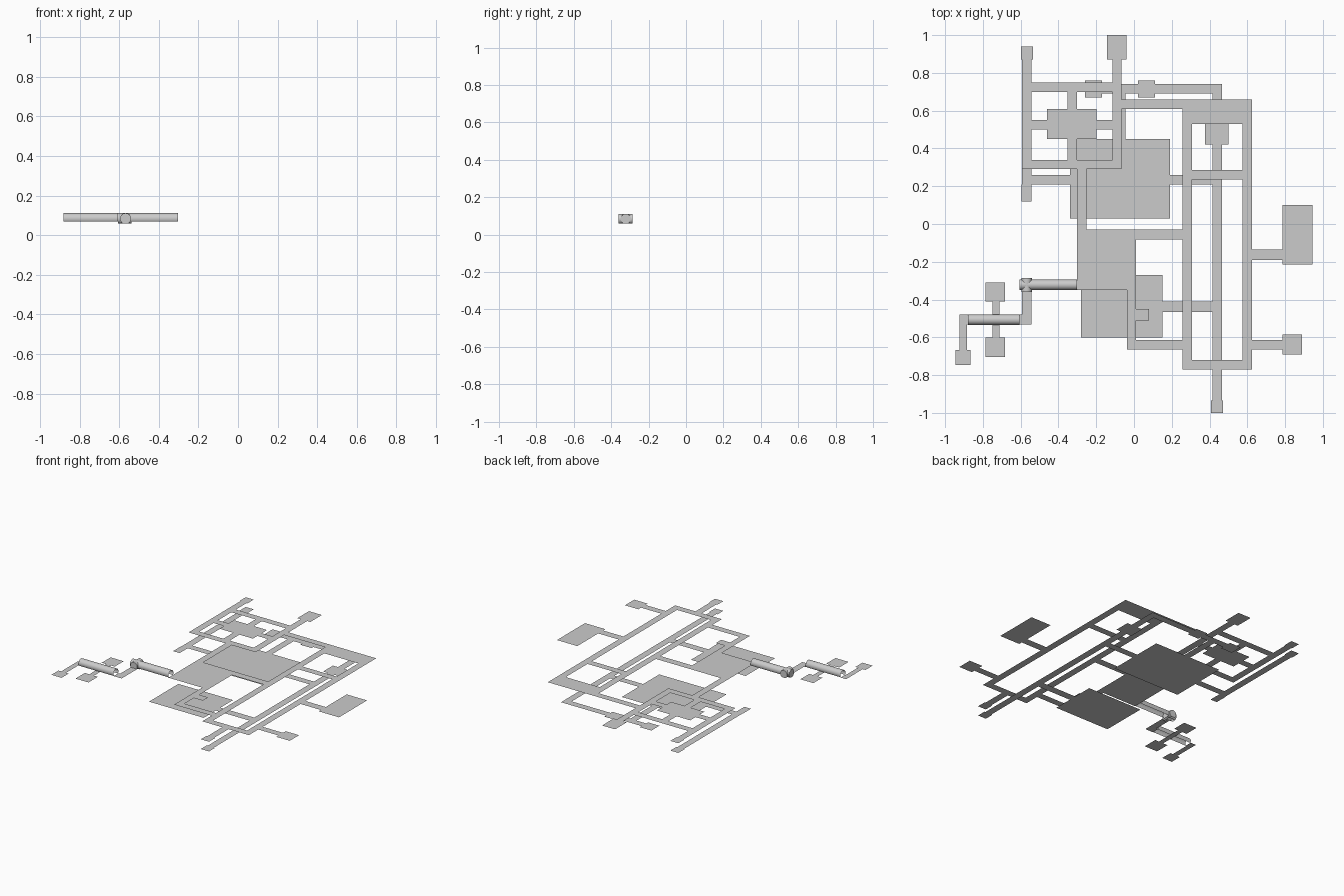
import bpy, bmesh, math

LOW, HIGH = 0.0, 0.069      # the two deck levels
AXIS, RADIUS = 0.0835, 0.0275   # tunnel height and radius
DX = 0.005                  # centring shift


def plates(name, z, rects):
    """Flat floor made of (x0, y0, x1, y1) rectangles."""
    bm = bmesh.new()
    for x0, y0, x1, y1 in rects:
        bm.faces.new([bm.verts.new(p) for p in
                      ((x0, y0, z), (x1, y0, z), (x1, y1, z), (x0, y1, z))])
    finish(name, bm)


def frame(x0, y0, x1, y1, hx0, hy0, hx1, hy1):
    """Rectangular ring as four rectangles."""
    return [(x0, y0, hx0, y1), (hx1, y0, x1, y1),
            (hx0, y0, hx1, hy0), (hx0, hy1, hx1, y1)]


def finish(name, bm):
    bmesh.ops.translate(bm, verts=bm.verts, vec=(DX, 0, 0))
    me = bpy.data.meshes.new(name)
    bm.to_mesh(me)
    bm.free()
    ob = bpy.data.objects.new(name, me)
    bpy.context.collection.objects.link(ob)
    return ob


def tube(name, a, b, cut, cap=False):
    """Tunnel from a to b (along x or y); cut = lowest height of its shell."""
    n = 24
    low = math.asin(max(-1, (cut - AXIS) / RADIUS))
    angs = [low + (math.pi - 2 * low) * i / n for i in range(n + 1)]
    along_x = abs(b[0] - a[0]) > abs(b[1] - a[1])
    bm = bmesh.new()
    rows = []
    for px, py in (a, b):
        row = []
        for t in angs:
            side, z = RADIUS * math.cos(t), AXIS + RADIUS * math.sin(t)
            row.append(bm.verts.new((px, py + side, z) if along_x else (px + side, py, z)))
        rows.append(row)
    for i in range(n):
        bm.faces.new((rows[0][i], rows[0][i + 1], rows[1][i + 1], rows[1][i]))
    if cap:
        for row in rows:
            bm.faces.new(row)
    bmesh.ops.recalc_face_normals(bm, faces=bm.faces)
    ob = finish(name, bm)
    bpy.context.view_layer.objects.active = ob
    ob.select_set(True)
    bpy.ops.object.shade_smooth_by_angle(angle=math.radians(35))
    ob.select_set(False)


# Lower deck: rooms
plates("lower_rooms", LOW, [
    (-0.345, 0.03, 0.185, 0.45), (-0.285, -0.60, 0.145, -0.27),
    (0.37, 0.42, 0.495, 0.53), (0.015, 0.67, 0.105, 0.76), (-0.265, 0.67, -0.175, 0.76),
    (-0.603, 0.87, -0.54, 0.94), (-0.60, 0.12, -0.548, 0.21), (0.402, -1.0, 0.467, -0.935)])
# Lower deck: corridors
plates("lower_corridors", LOW, [
    (-0.597, 0.21, -0.547, 0.87), (-0.547, 0.21, -0.345, 0.26), (0.185, 0.21, 0.41, 0.26),
    (0.41, -0.935, 0.46, 0.42), (0.41, 0.53, 0.46, 0.74), (0.105, 0.69, 0.41, 0.74),
    (-0.175, 0.69, 0.015, 0.74), (-0.10, 0.45, -0.05, 0.69), (0.145, -0.465, 0.41, -0.41)])

# Upper deck: ring around a middle room, with its spurs
plates("ring_corridor", HIGH,
       frame(-0.597, 0.29, -0.07, 0.75, -0.547, 0.34, -0.12, 0.70) + [
           (-0.465, 0.45, -0.203, 0.61), (-0.547, 0.50, -0.465, 0.55),
           (-0.203, 0.50, -0.12, 0.55),
           (-0.358, 0.61, -0.308, 0.70), (-0.358, 0.34, -0.308, 0.45),
           (-0.597, 0.75, -0.547, 0.87), (-0.603, 0.87, -0.54, 0.94),
           (-0.12, 0.75, -0.07, 0.87), (-0.147, 0.87, -0.045, 1.0)])
# Upper deck: long loop, rung, tail and side rooms
plates("loop_corridor", HIGH,
       frame(0.253, -0.77, 0.62, 0.66, 0.303, -0.72, 0.57, 0.53) + [
           (-0.07, 0.61, 0.253, 0.66), (0.303, 0.235, 0.57, 0.285),
           (0.41, -0.935, 0.46, -0.77), (0.402, -1.0, 0.467, -0.935),
           (0.62, -0.19, 0.78, -0.135), (0.78, -0.215, 0.94, 0.10),
           (0.62, -0.665, 0.78, -0.615), (0.78, -0.69, 0.885, -0.585)])
# Upper deck: central hall and the corridors leaving it
plates("central_hall", HIGH, [
    (-0.307, -0.35, 0.005, -0.03), (-0.307, -0.03, -0.257, 0.29), (0.005, -0.083, 0.253, -0.03),
    (-0.042, -0.665, 0.005, -0.35), (0.005, -0.665, 0.253, -0.615),
    (0.005, -0.51, 0.075, -0.45)])
# Upper deck: outpost on the left
plates("outpost_floor", HIGH, [
    (-0.597, -0.533, -0.547, -0.357), (-0.61, -0.533, -0.597, -0.48),
    (-0.928, -0.533, -0.885, -0.48), (-0.928, -0.667, -0.89, -0.533),
    (-0.95, -0.747, -0.87, -0.667),
    (-0.79, -0.41, -0.687, -0.31), (-0.79, -0.705, -0.687, -0.60),
    (-0.754, -0.60, -0.718, -0.41)])

# Tunnels with a rounded shell and the crossing hub
tube("hall_tunnel", (-0.545, -0.322), (-0.307, -0.322), HIGH)
tube("outpost_tunnel", (-0.885, -0.507), (-0.61, -0.507), HIGH)
tube("hub_across", (-0.61, -0.322), (-0.543, -0.322), 0.059, True)
tube("hub_along", (-0.573, -0.36), (-0.573, -0.286), 0.059, True)
